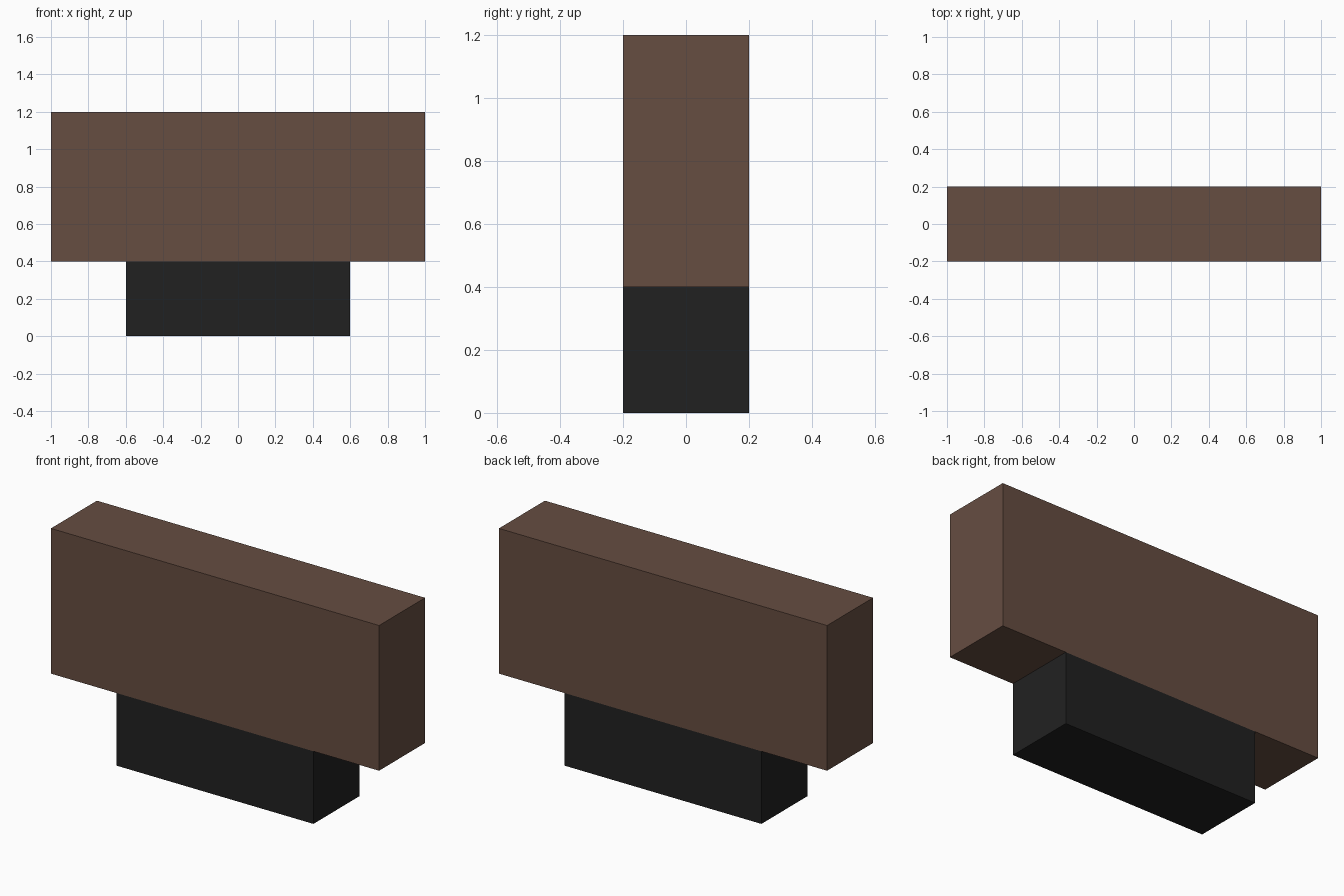
import bpy

if "Cube" in bpy.data.objects:
    bpy.data.objects.remove(bpy.data.objects["Cube"])


def material(name, rgb):
    mat = bpy.data.materials.new(name)
    mat.diffuse_color = (*rgb, 1.0)
    mat.use_nodes = True
    mat.node_tree.nodes["Principled BSDF"].inputs["Base Color"].default_value = mat.diffuse_color
    return mat


def box(name, size, bottom, mat):
    # Box centred on x and y, resting at the given height
    bpy.ops.mesh.primitive_cube_add(size=1, location=(0, 0, bottom + size[2] / 2))
    obj = bpy.context.object
    obj.name = name
    obj.scale = size
    bpy.ops.object.transform_apply(location=False, rotation=False, scale=True)
    obj.data.materials.append(mat)
    return obj


brown = material("brown", (0.133, 0.074, 0.053))
black = material("charcoal black", (0.0152, 0.0152, 0.0152))

# Narrow dark base
box("base", (1.2, 0.4, 0.4), 0.0, black)
# Wide brown block on top
box("upper_block", (2.0, 0.4, 0.8), 0.4, brown)
